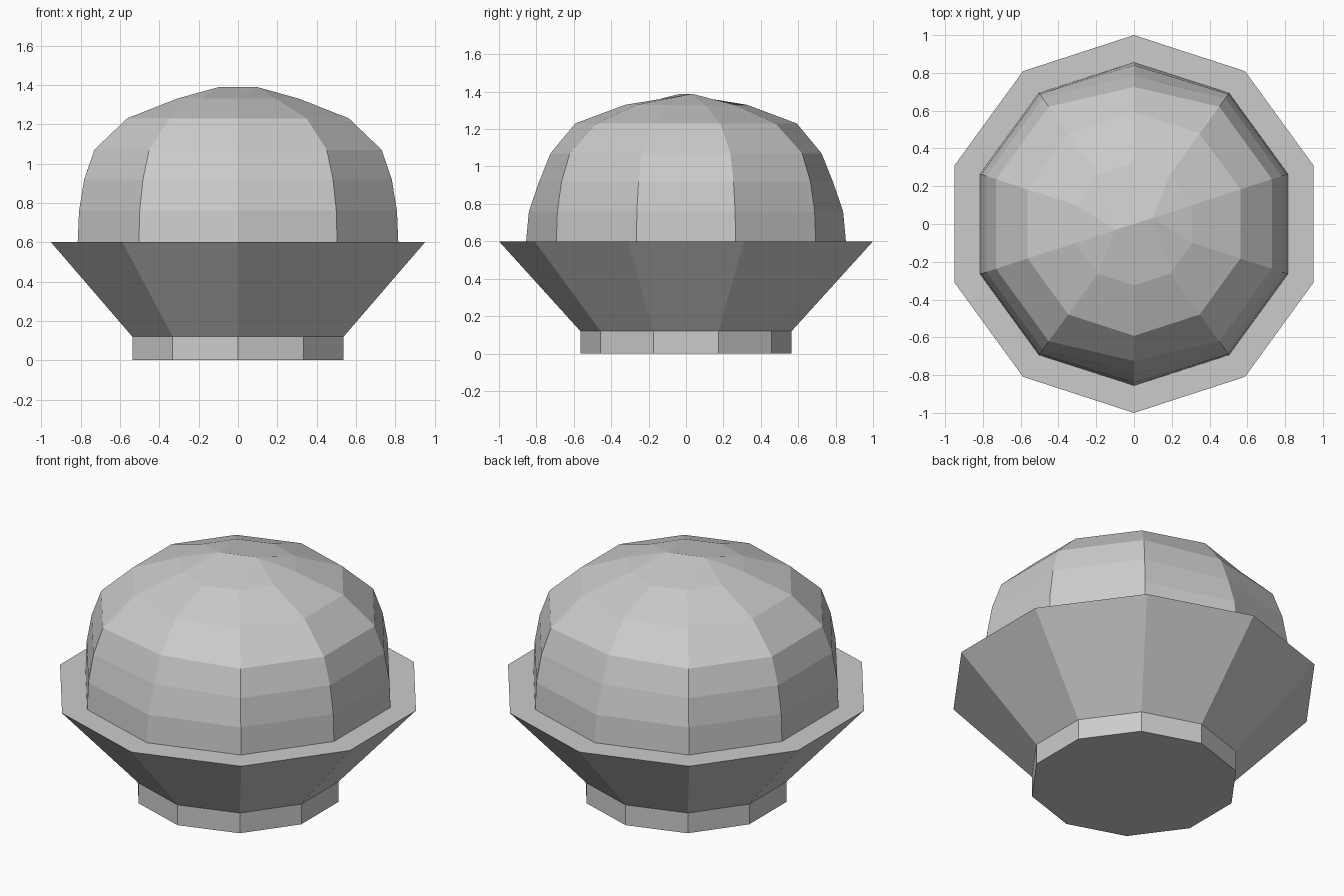
import bpy, bmesh
from math import sin, cos, pi

SIDES = 10

cube = bpy.data.objects.get("Cube")
if cube:
    bpy.data.objects.remove(cube)

grey = bpy.data.materials.new("light grey")
grey.use_nodes = True
colour = (0.6, 0.6, 0.6, 1)
grey.diffuse_color = colour
grey.node_tree.nodes["Principled BSDF"].inputs["Base Color"].default_value = colour


def add_ring(bm, radius, z, tip=None):
    """Ten-sided ring with corners at front and back; tip moves those two."""
    ring = []
    for i in range(SIDES):
        a = pi / 2 + 2 * pi * i / SIDES
        r = tip if tip and i in (0, SIDES // 2) else radius
        ring.append(bm.verts.new((r * cos(a), r * sin(a), z)))
    return ring


def bridge(bm, low, high):
    for i in range(SIDES):
        j = (i + 1) % SIDES
        bm.faces.new((low[i], low[j], high[j], high[i]))


def finish(bm, name):
    bmesh.ops.recalc_face_normals(bm, faces=bm.faces)
    mesh = bpy.data.meshes.new(name)
    bm.to_mesh(mesh)
    bm.free()
    mesh.materials.append(grey)
    bpy.context.collection.objects.link(bpy.data.objects.new(name, mesh))


def turned(name, profile):
    """Closed faceted solid from radius and height pairs."""
    bm = bmesh.new()
    rings = [add_ring(bm, r, z) for r, z in profile]
    for low, high in zip(rings, rings[1:]):
        bridge(bm, low, high)
    bm.faces.new(rings[0])
    bm.faces.new(rings[-1])
    finish(bm, name)


# Foot and flared cup
turned("foot", [(0.565, 0), (0.565, 0.12)])
turned("cup", [(0.565, 0.12), (1.0, 0.6)])

# Dome: radius, height, front and back corner radius
bm = bmesh.new()
dome = [(0.857, 0.6, 0.855), (0.85, 0.76, 0.84), (0.822, 0.92, 0.785),
        (0.768, 1.07, 0.725), (0.592, 1.23, 0.592), (0.325, 1.33, 0.325)]
rings = [add_ring(bm, *row) for row in dome]
for low, high in zip(rings, rings[1:]):
    bridge(bm, low, high)
bm.faces.new(rings[0])

# Short slanted ridge closing the top of the dome
top = rings[-1]
left = bm.verts.new((-0.1, -0.032, 1.388))
right = bm.verts.new((0.1, 0.032, 1.388))
ends = [left if v.co.x < -0.01 or (abs(v.co.x) < 0.01 and v.co.y > 0) else right
        for v in top]
for i in range(SIDES):
    j = (i + 1) % SIDES
    if ends[i] == ends[j]:
        bm.faces.new((top[i], top[j], ends[i]))
    else:
        bm.faces.new((top[i], top[j], ends[j], ends[i]))
finish(bm, "dome")
